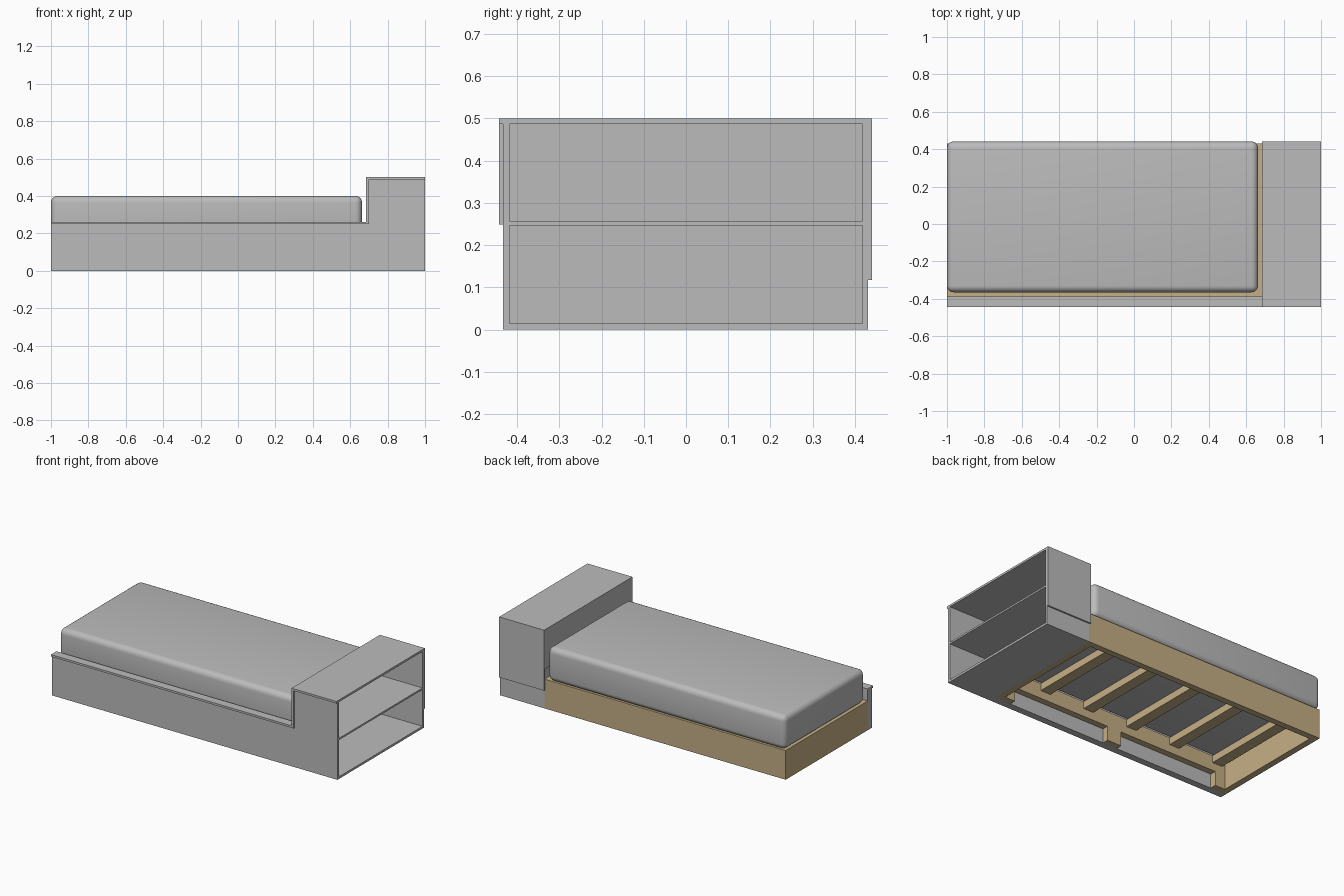
import bpy
import bmesh
import math

cube = bpy.data.objects.get("Cube")
if cube:
    bpy.data.objects.remove(cube, do_unlink=True)


def material(name, rgb):
    m = bpy.data.materials.new(name)
    m.use_nodes = True
    m.diffuse_color = (*rgb, 1)
    m.node_tree.nodes["Principled BSDF"].inputs["Base Color"].default_value = (*rgb, 1)
    return m


GREY = material("light grey", (0.50, 0.50, 0.50))
WOOD = material("pale wood", (0.56, 0.43, 0.235))


def finish(bm, name, mat):
    bmesh.ops.recalc_face_normals(bm, faces=bm.faces)
    mesh = bpy.data.meshes.new(name)
    bm.to_mesh(mesh)
    bm.free()
    mesh.materials.append(mat)
    ob = bpy.data.objects.new(name, mesh)
    bpy.context.collection.objects.link(ob)
    return ob


def box(name, x, y, z, mat):
    """Box from (min, max) ranges on each axis."""
    bm = bmesh.new()
    bmesh.ops.create_cube(bm, size=1)
    for v in bm.verts:
        v.co = [r[0] if c < 0 else r[1] for c, r in zip(v.co, (x, y, z))]
    return finish(bm, name, mat)


def prism(name, outline, y, mat):
    """Extrude an x-z outline along y."""
    bm = bmesh.new()
    face = bm.faces.new([bm.verts.new((px, y[0], pz)) for px, pz in outline])
    ext = bmesh.ops.extrude_face_region(bm, geom=[face])
    moved = [g for g in ext["geom"] if isinstance(g, bmesh.types.BMVert)]
    bmesh.ops.translate(bm, verts=moved, vec=(0, y[1] - y[0], 0))
    return finish(bm, name, mat)


# Key dimensions
HEAD = 0.685      # mattress side of the bookcase
T = 0.014         # board thickness
FRAME_TOP = 0.185
RAIL = 0.04

# Bookcase headboard, open towards +x
box("bookcase_bottom", (0.69, 1), (-0.42, 0.431), (0, T), GREY)
box("bookcase_shelf", (0.70, 1), (-0.42, 0.42), (0.246, 0.257), GREY)
box("bookcase_top", (HEAD, 1), (-0.443, 0.441), (0.487, 0.5), GREY)
box("bookcase_inner_wall", (HEAD, 0.70), (-0.443, 0.441), (0.25, 0.4871), GREY)
box("bookcase_lower_wall", (0.69, 0.70), (-0.42, 0.42), (T, 0.25), GREY)
box("bookcase_back_side", (0.69, 1), (0.418, 0.431), (T, 0.487), GREY)
box("bookcase_back_cover", (HEAD, 1), (0.43, 0.441), (0.117, 0.487), GREY)

# Stepped front panel with a thick backing along the bed and a ledge on top
prism("front_panel", [(-1, 0), (1, 0), (1, 0.487), (0.70, 0.487), (0.70, 0.25), (-1, 0.25)],
      (-0.433, -0.418), GREY)
box("front_panel_backing", (-1, 0.69), (-0.4185, -0.39), (0, 0.25), GREY)
box("front_ledge", (-1, 0.70), (-0.443, -0.388), (0.249, 0.262), GREY)

# Wooden bed frame; the front rail has two low openings between its feet
prism("front_rail", [(-1, 0), (-0.89, 0), (-0.89, 0.09), (-0.20, 0.09), (-0.20, 0), (-0.10, 0),
                     (-0.10, 0.09), (0.58, 0.09), (0.58, 0), (0.69, 0),
                     (0.69, FRAME_TOP), (-1, FRAME_TOP)],
      (-0.39, -0.35), WOOD)
box("back_rail", (-1, 0.69), (0.431 - RAIL, 0.431), (0, FRAME_TOP), WOOD)
for name, x in (("foot_rail", -1), ("head_rail", 0.69 - RAIL)):
    box(name, (x, x + RAIL), (-0.35, 0.431 - RAIL), (0, FRAME_TOP), WOOD)

# Cross slats
for i in range(5):
    x = 0.355 - i * 0.315
    box(f"slat_{i + 1}", (x - 0.035, x + 0.035), (-0.35, 0.431 - RAIL), (0.14, FRAME_TOP), WOOD)

# Rounded mattress
mattress = box("mattress", (-1, 0.663), (-0.365, 0.441), (FRAME_TOP, 0.4), GREY)
bev = mattress.modifiers.new("rounding", 'BEVEL')
bev.width = 0.035
bev.segments = 5
bpy.context.view_layer.objects.active = mattress
mattress.select_set(True)
bpy.ops.object.modifier_apply(modifier=bev.name)
bpy.ops.object.shade_smooth_by_angle(angle=math.radians(35))
